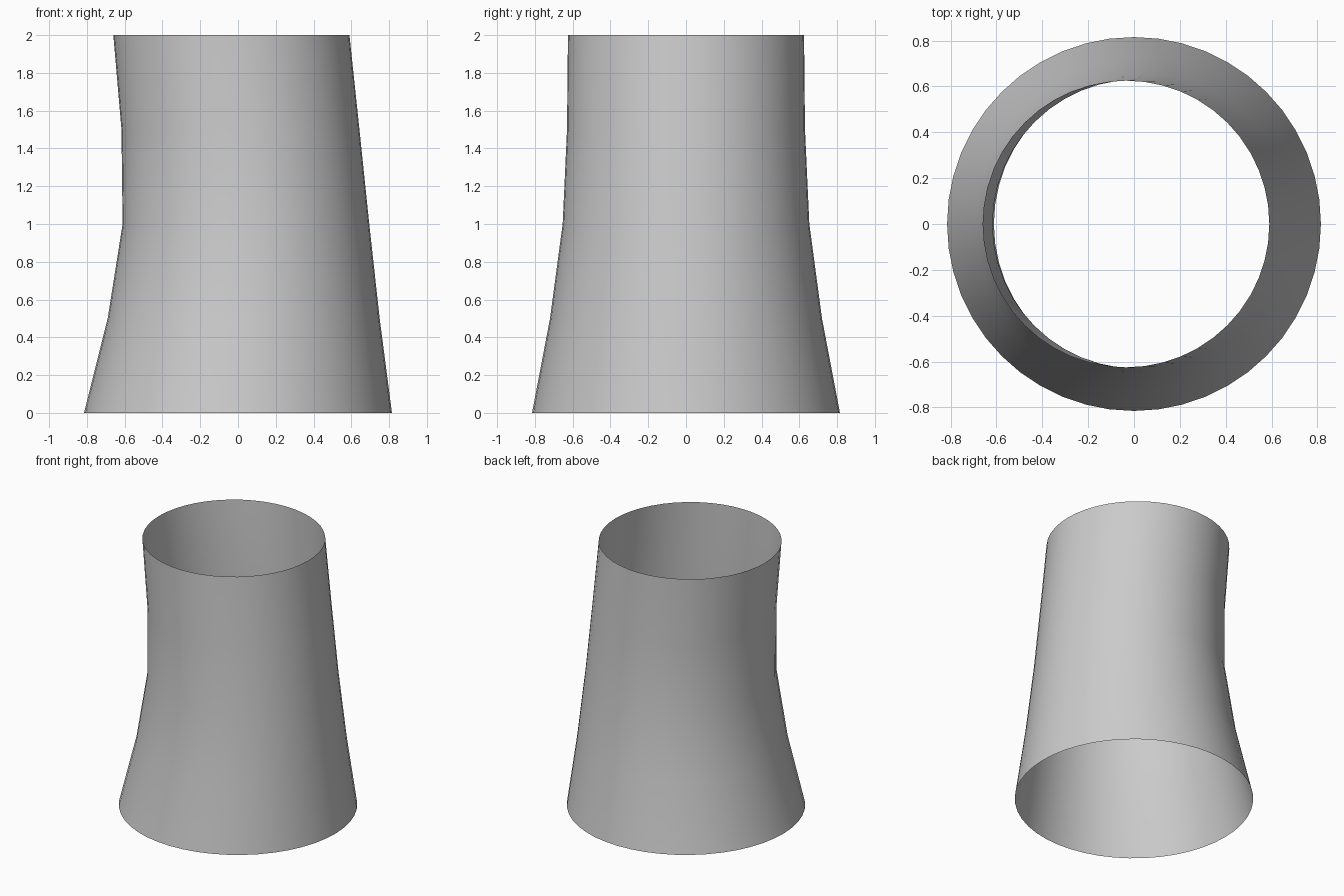
import bpy, bmesh
from math import cos, sin, tau

if "Cube" in bpy.data.objects:
    bpy.data.objects.remove(bpy.data.objects["Cube"])

SIDES = 48
# Rings from bottom to top: height, centre x, radius
RINGS = [(0.0, 0.0, 0.815), (0.5, 0.03, 0.72), (1.0, 0.042, 0.653),
         (1.5, 0.013, 0.63), (2.0, -0.035, 0.625)]

# Open-ended, bent and tapered sleeve
bm = bmesh.new()
loops = []
for z, cx, r in RINGS:
    loops.append([bm.verts.new((cx + r * cos(tau * i / SIDES), r * sin(tau * i / SIDES), z))
                  for i in range(SIDES)])
for low, high in zip(loops, loops[1:]):
    for i in range(SIDES):
        j = (i + 1) % SIDES
        bm.faces.new((low[i], low[j], high[j], high[i])).smooth = True

mesh = bpy.data.meshes.new("tapered_sleeve")
bm.to_mesh(mesh)
bm.free()
sleeve = bpy.data.objects.new("tapered_sleeve", mesh)
bpy.context.collection.objects.link(sleeve)
